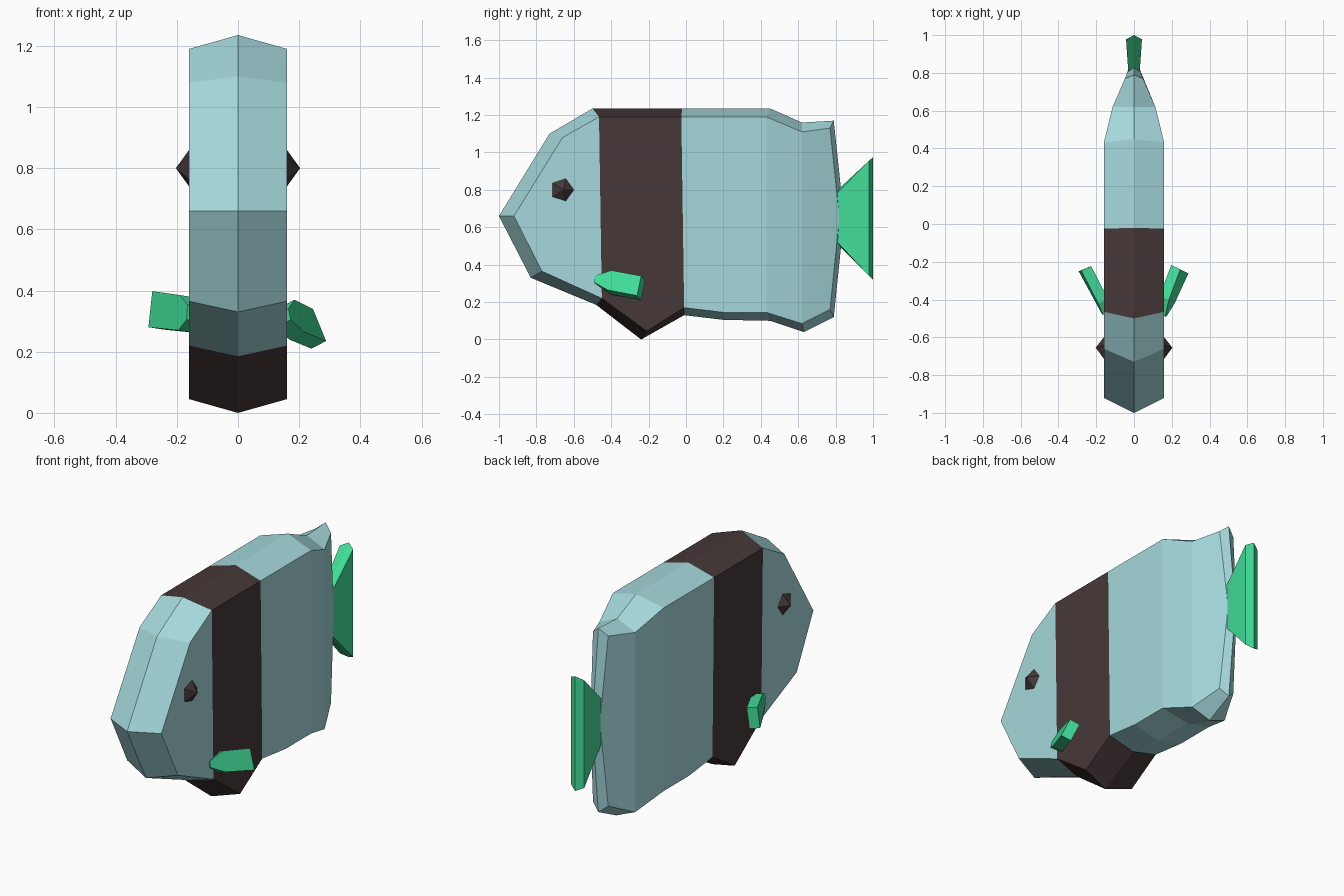
import bpy, bmesh, math
from mathutils import Vector, Matrix

if "Cube" in bpy.data.objects:
    bpy.data.objects.remove(bpy.data.objects["Cube"])


def material(name, rgb):
    m = bpy.data.materials.new(name)
    m.diffuse_color = (*rgb, 1)
    m.use_nodes = True
    m.node_tree.nodes["Principled BSDF"].inputs["Base Color"].default_value = m.diffuse_color
    return m


BLUE = material("pale blue", (0.376, 0.69, 0.715))
DARK = material("dark brown", (0.062, 0.039, 0.040))
GREEN = material("sea green", (0.053, 0.72, 0.315))


def finish(bm, name, *mats):
    bmesh.ops.recalc_face_normals(bm, faces=bm.faces)
    me = bpy.data.meshes.new(name)
    bm.to_mesh(me)
    bm.free()
    for m in mats:
        me.materials.append(m)
    ob = bpy.data.objects.new(name, me)
    bpy.context.collection.objects.link(ob)
    return ob


def ridged_slab(ridge, rim, sides):
    """Flat slab: centre ridge (y, z), rim (half width, y, z), side panels by index."""
    bm = bmesh.new()
    mid = [bm.verts.new((0, y, z)) for y, z in ridge]
    n = len(mid)
    for s in (-1, 1):
        edge = [bm.verts.new((s * w, y, z)) for w, y, z in rim]
        for i in range(n):
            j = (i + 1) % n
            bm.faces.new((mid[i], mid[j], edge[j], edge[i]))
        for panel in sides:
            bm.faces.new([edge[i] for i in panel])
    return bm


# Body outline, clockwise from the nose
ridge = [(-1, .66), (-.73, 1.10), (-.50, 1.235), (-.02, 1.235), (.45, 1.235),
         (.62, 1.16), (.79, 1.17), (.845, .65), (.79, .12), (.63, .04),
         (.45, .10), (.20, .105), (-.01, .13), (-.24, 0), (-.48, .185), (-.83, .33)]
W = .16
rim = [(W, -.92, .66), (W, -.66, 1.08), (W, -.465, 1.19), (W, -.025, 1.19), (W, .43, 1.19),
       (.113, .62, 1.11), (.048, .77, 1.13), (.03, .82, .65), (.048, .77, .16), (.113, .62, .085),
       (W, .43, .145), (W, .20, .145), (W, -.01, .17), (W, -.21, .045), (W, -.45, .22), (W, -.77, .365)]
panels = [(0, 1, 2, 14, 15), (2, 3, 12, 13, 14), (3, 4, 10, 11, 12), (4, 5, 9, 10), (5, 6, 7, 8, 9)]
bm = ridged_slab(ridge, rim, panels)
# Dark band behind the head
for f in bm.faces:
    y = sum(v.co.y for v in f.verts) / len(f.verts)
    f.material_index = 1 if -.5 < y < 0 else 0
finish(bm, "body", BLUE, DARK)

# Tail fin
finish(ridged_slab([(.80, .79), (1.0, .975), (1.0, .32), (.80, .52)],
                   [(.03, .80, .775), (.042, .978, .955), (.042, .978, .34), (.03, .80, .53)],
                   [(0, 1, 2, 3)]), "tail_fin", GREEN)

# Eyes: five-sided points
for s, side in ((1, "right"), (-1, "left")):
    bm = bmesh.new()
    ring = [bm.verts.new((s * .155, -.663 + .07 * math.cos(a), .80 + .07 * math.sin(a)))
            for a in (2 * math.pi * i / 5 for i in range(5))]
    tip = bm.verts.new((s * .203, -.655, .80))
    bm.faces.new(ring)
    for i in range(5):
        bm.faces.new((ring[i], ring[(i + 1) % 5], tip))
    finish(bm, side + "_eye", DARK)


# Side fins: outer face swept inwards by its thickness
def side_fin(name, outer, thick):
    bm = bmesh.new()
    a = [bm.verts.new(p) for p in outer]
    b = [bm.verts.new(Vector(p) + Vector(thick)) for p in outer]
    bm.faces.new(a)
    bm.faces.new(b[::-1])
    for i in range(6):
        j = (i + 1) % 6
        bm.faces.new((a[i], a[j], b[j], b[i]))
    finish(bm, name, GREEN)


side_fin("right_side_fin",
         [(.165, -.49, .34), (.185, -.40, .37), (.245, -.24, .34),
          (.288, -.262, .235), (.215, -.42, .265), (.172, -.49, .305)],
         (-.048, .022, -.025))
side_fin("left_side_fin",
         [(-.165, -.48, .355), (-.19, -.42, .385), (-.28, -.245, .398),
          (-.293, -.25, .28), (-.195, -.425, .27), (-.168, -.48, .305)],
         (.053, .022, -.008))
